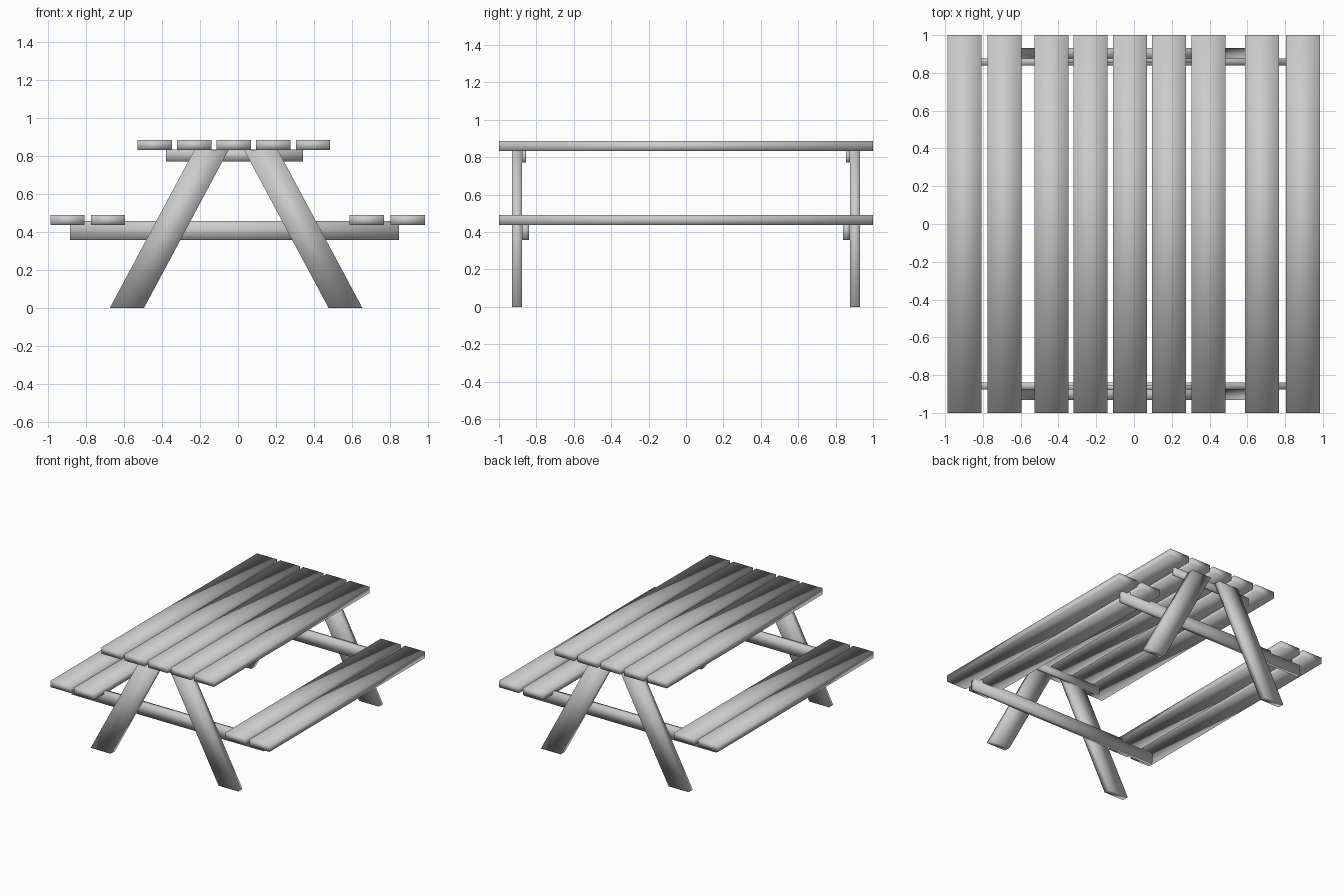
import bpy
import bmesh

if "Cube" in bpy.data.objects:
    bpy.data.objects.remove(bpy.data.objects["Cube"], do_unlink=True)

# Single grey finish
GREY = (0.6, 0.6, 0.6, 1.0)
grey = bpy.data.materials.new("plain grey")
grey.use_nodes = True
grey.diffuse_color = GREY
grey.node_tree.nodes["Principled BSDF"].inputs["Base Color"].default_value = GREY


def board(name, x, y, z, lean=0.0):
    """Soft-shaded board spanning the (min, max) ranges; its top is shifted by lean in x."""
    bm = bmesh.new()
    bmesh.ops.create_cube(bm, size=1.0)
    for v in bm.verts:
        top = v.co.z > 0
        v.co.x = x[v.co.x > 0] + (lean if top else 0.0)
        v.co.y = y[v.co.y > 0]
        v.co.z = z[top]
    mesh = bpy.data.meshes.new(name)
    bm.to_mesh(mesh)
    bm.free()
    mesh.materials.append(grey)
    mesh.shade_smooth()
    obj = bpy.data.objects.new(name, mesh)
    bpy.context.collection.objects.link(obj)
    return obj


PLANK = 0.18
LENGTH = (-1.0, 1.0)

# Table top planks
for i in range(5):
    left = -0.528 + i * 0.208
    board(f"top_plank_{i + 1}", (left, left + PLANK), LENGTH, (0.832, 0.885))

# Bench planks, two per side
for name, left in (("right_bench_outer", -0.987), ("right_bench_inner", -0.775),
                   ("left_bench_inner", 0.588), ("left_bench_outer", 0.804)):
    board(name, (left, left + PLANK), LENGTH, (0.437, 0.49))

# End frames: slanted legs with the beams on their inner faces
for end, s in (("front", -1), ("back", 1)):
    def span(inner, outer):
        return tuple(sorted((s * inner, s * outer)))

    board(f"{end}_right_leg", (-0.675, -0.495), span(0.877, 0.931), (0.0, 0.832), 0.445)
    board(f"{end}_left_leg", (0.477, 0.655), span(0.877, 0.931), (0.0, 0.832), -0.445)
    board(f"{end}_bench_beam", (-0.885, 0.848), span(0.84, 0.877), (0.358, 0.458))
    board(f"{end}_top_beam", (-0.38, 0.342), span(0.855, 0.877), (0.772, 0.834))
